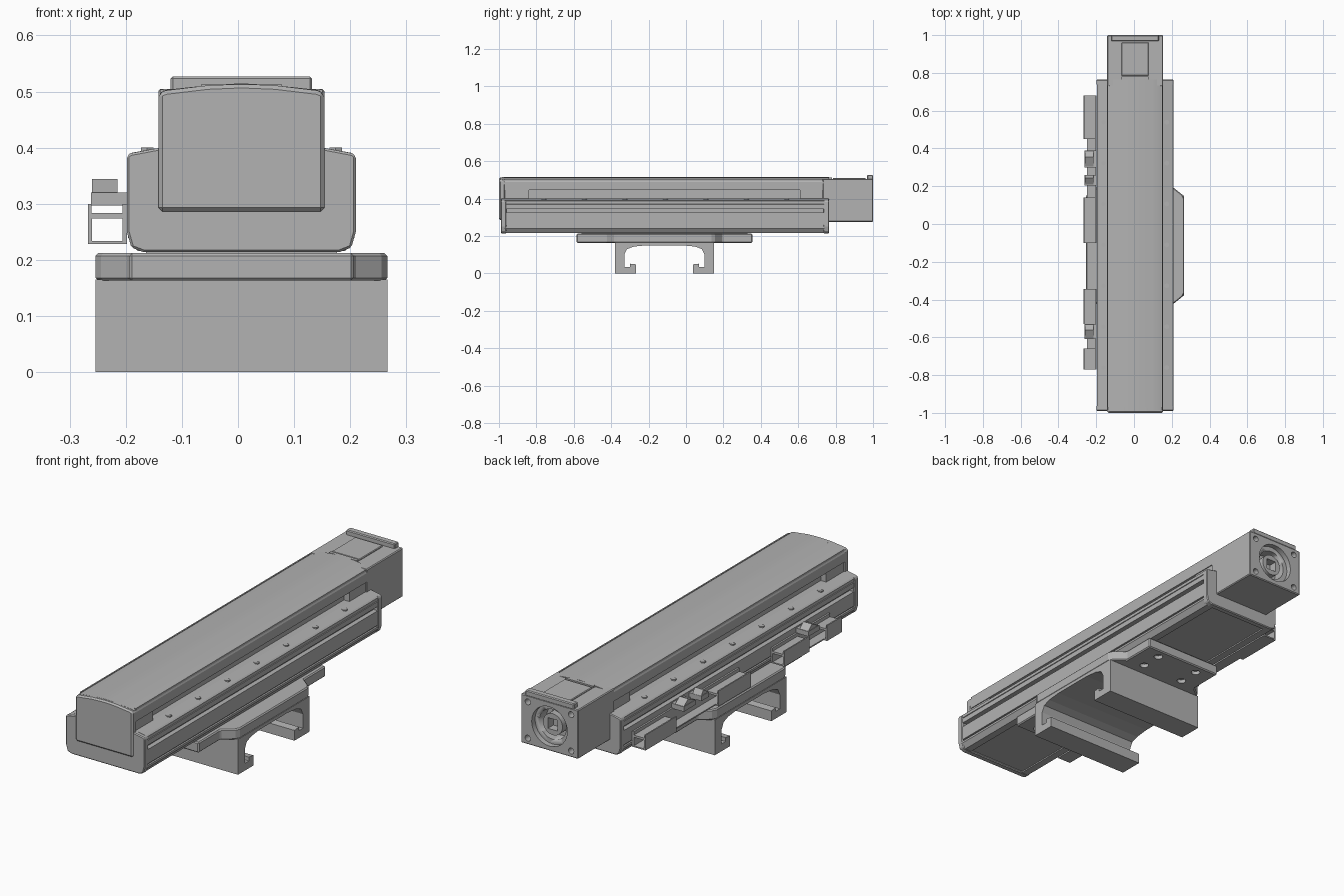
import bpy, bmesh, math
from mathutils import Matrix, Vector

cube = bpy.data.objects.get("Cube")
if cube:
    bpy.data.objects.remove(cube, do_unlink=True)

CX = 0.006  # centre line of the body

grey = bpy.data.materials.new("machined_grey")
grey.use_nodes = True
GREY = (0.45, 0.45, 0.45, 1)
grey.diffuse_color = GREY
grey.node_tree.nodes["Principled BSDF"].inputs["Base Color"].default_value = GREY


def finish(name, bm, bevel=0, smooth=False):
    bmesh.ops.recalc_face_normals(bm, faces=bm.faces)
    mesh = bpy.data.meshes.new(name)
    bm.to_mesh(mesh)
    bm.free()
    mesh.materials.append(grey)
    ob = bpy.data.objects.new(name, mesh)
    bpy.context.collection.objects.link(ob)
    if bevel:
        mod = ob.modifiers.new("edge", "BEVEL")
        mod.width, mod.segments = bevel, 1
    if smooth:
        select(ob)
        bpy.ops.object.shade_smooth_by_angle(angle=math.radians(25))
    return ob


def select(ob):
    bpy.ops.object.select_all(action='DESELECT')
    ob.select_set(True)
    bpy.context.view_layer.objects.active = ob


def extrude(name, pts, axis, a, b, **kw):
    """Push a 2D outline along an axis from a to b."""
    place = {'X': lambda p, t: (t, p[0], p[1]),
             'Y': lambda p, t: (p[0], t, p[1]),
             'Z': lambda p, t: (p[0], p[1], t)}[axis]
    bm = bmesh.new()
    face = bm.faces.new([bm.verts.new(place(p, a)) for p in pts])
    out = bmesh.ops.extrude_face_region(bm, geom=[face])
    move = Vector(place((0, 0), b - a))
    bmesh.ops.translate(bm, vec=move, verts=[v for v in out["geom"] if isinstance(v, bmesh.types.BMVert)])
    return finish(name, bm, **kw)


def mirrored(half, centre):
    """Complete a half outline, given as offsets from a centre line."""
    return [(centre + u, v) for u, v in half] + [(centre - u, v) for u, v in reversed(half)]


def box(name, x, y, z, **kw):
    return extrude(name, [(x[0], y[0]), (x[1], y[0]), (x[1], y[1]), (x[0], y[1])], 'Z', *z, **kw)


def cylinder(name, loc, r, depth, axis='Z', sides=24):
    bm = bmesh.new()
    turn = Matrix.Rotation(math.pi / 2, 4, 'X') if axis == 'Y' else Matrix()
    bmesh.ops.create_cone(bm, cap_ends=True, segments=sides, radius1=r, radius2=r,
                          depth=depth, matrix=Matrix.Translation(loc) @ turn)
    return finish(name, bm, smooth=sides > 12)


def cut(ob, cutter):
    mod = ob.modifiers.new("cut", "BOOLEAN")
    mod.operation, mod.solver, mod.object = 'DIFFERENCE', 'EXACT', cutter
    select(ob)
    bpy.ops.object.modifier_apply(modifier=mod.name)
    bpy.data.objects.remove(cutter, do_unlink=True)


# Grooved lower body and its end plates
body = [(.15, .222), (.15, .216), (.185, .216), (.202, .24), (.202, .25), (.194, .25),
        (.194, .258), (.202, .258), (.202, .325), (.18, .325), (.18, .345), (.202, .345),
        (.202, .368), (.197, .37), (.202, .372), (.202, .386), (.195, .391), (.145, .4)]
extrude("body_rail", mirrored(body, CX), 'Y', -.97, .74)
end = [(.175, .214), (.196, .222), (.204, .25), (.204, .385), (.198, .39), (.145, .4)]
for name, a, b in (("front_end_plate", -.99, -.96), ("back_end_plate", .735, .765)):
    extrude(name, mirrored(end, CX), 'Y', a, b, bevel=.004)

# Recessed carriage, the blocks at its ends, and the domed cover
box("inner_carriage", (CX - .115, CX + .115), (-.86, .63), (.39, .455))
for name, a, b in (("front_block", -.985, -.84), ("back_block", .61, .735)):
    box(name, (CX - .143, CX + .143), (a, b), (.39, .45))
dome = [(.147, .445), (.148, .488), (.143, .499), (.135, .503), (.09, .508), (.045, .512), (.012, .514)]
extrude("top_cover", mirrored(dome, CX), 'Y', -.985, .765, smooth=True)
for s in (-1, 1):
    box("cover_seam", (CX + s * .142 - .003, CX + s * .142 + .003), (-.97, .75), (.49, .504))

# Front cover cap
cap = [(.148, .286), (.148, .497), (.135, .502), (.06, .511), (.012, .513)]
extrude("front_cap", mirrored(cap, CX), 'Y', -1, -.965, bevel=.007)

# Shoulder screws
for s in (-1, 1):
    for i in range(7):
        cylinder("shoulder_screw", (CX + s * .168, -.76 + i * .2165, .393), .013, .014, sides=6)

# Motor mount with round opening, square drive hole and corner holes
mount = box("motor_mount", (CX - .148, CX + .148), (.73, 1), (.276, .505), bevel=.004)
select(mount)
bpy.ops.object.modifier_apply(modifier="edge")
cut(mount, cylinder("cutter", (CX, 1, .39), .092, .05, 'Y', 32))
cut(mount, cylinder("cutter", (CX, .97, .39), .07, .1, 'Y', 32))
for sx in (-1, 1):
    for sz in (-1, 1):
        cut(mount, cylinder("cutter", (CX + sx * .112, 1, .39 + sz * .085), .014, .08, 'Y', 16))
hub = cylinder("drive_hub", (CX, .945, .39), .05, .06, 'Y', 32)
cut(hub, box("cutter", (CX - .025, CX + .025), (.935, 1), (.365, .415)))
box("mount_lip", (CX - .126, CX + .126), (.968, 1), (.5, .527), bevel=.004)
box("access_lid", (CX - .072, CX + .072), (.785, .96), (.5, .511), bevel=.003)
box("lid_hinge", (CX - .072, CX + .072), (.765, .78), (.5, .513))

# Mounting plate with tapered tongues at both ends
MY = -.115
outline = [(.2, -.47), (.2, -.31), (.25, -.27), (.26, -.25), (.26, .25), (.25, .27), (.2, .31), (.2, .47)]
plate = extrude("mounting_plate",
                [(CX + u, MY + v) for u, v in outline] + [(CX - u, MY + v) for u, v in reversed(outline)],
                'Z', .163, .212, bevel=.005)
select(plate)
bpy.ops.object.modifier_apply(modifier="edge")
for sx in (-1, 1):
    for y in (-.54, -.44, .21, .31):
        cut(plate, cylinder("cutter", (CX + sx * .11, y, .16), .02, .04, sides=16))
box("plate_spacer", (CX - .17, CX + .17), (-.56, .33), (.205, .225))

# Rail clamp with hooked feet
clamp = [(.265, .165), (.265, 0), (.152, 0), (.152, .048), (.185, .052), (.185, .034),
         (.215, .034), (.215, .1), (.2, .13), (.165, .143), (.1, .15)]
extrude("rail_clamp", mirrored(clamp, MY), 'X', -.254, .266)

# Side sensors: hollow channels joined by thin strips, with wedge clips
XO, XI = -.267, -.198
channel = [(XI, .228), (XO, .228), (XO, .3), (XO + .006, .3), (XO + .006, .284), (XI - .006, .284),
           (XI - .006, .274), (XO + .007, .274), (XO + .007, .234), (XI, .234)]
for a, b in ((.45, .68), (-.1, .14), (-.53, -.345), (-.77, -.66)):
    extrude("sensor_channel", channel, 'Y', a, b)
for a, b in ((-.1, .68), (-.77, -.345)):
    box("sensor_strip", (-.25, -.198), (a, b), (.228, .234))
    box("sensor_back", (-.206, -.198), (a, b), (.228, .3))
for a, b in ((.3, .39), (.205, .26), (-.61, -.53)):
    box("clip_base", (-.262, -.198), (a, b), (.297, .32))
    extrude("clip_wedge", [(a, .318), (b, .318), ((a + b) / 2 + .01, .344)], 'X', -.26, -.215)
